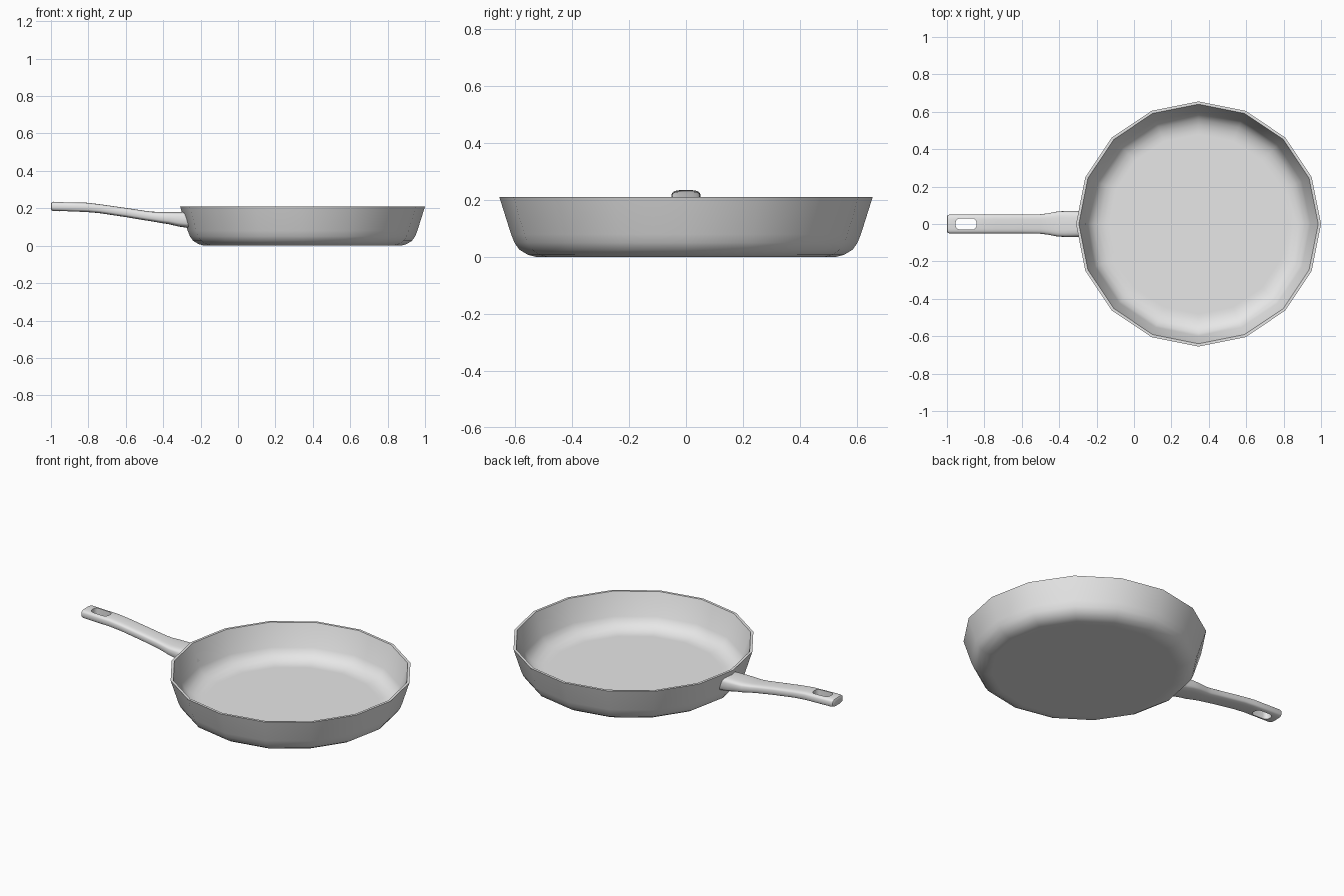
import bpy, bmesh, math

if "Cube" in bpy.data.objects:
    bpy.data.objects.remove(bpy.data.objects["Cube"])

grey = bpy.data.materials.new("plain grey metal")
grey.use_nodes = True
grey.diffuse_color = (0.8, 0.8, 0.8, 1)
grey.node_tree.nodes["Principled BSDF"].inputs["Base Color"].default_value = (0.8, 0.8, 0.8, 1)

SIDES = 16
PAN_X = 0.345


def make_object(name, bm):
    bmesh.ops.recalc_face_normals(bm, faces=bm.faces)
    mesh = bpy.data.meshes.new(name)
    bm.to_mesh(mesh)
    bm.free()
    mesh.materials.append(grey)
    ob = bpy.data.objects.new(name, mesh)
    bpy.context.collection.objects.link(ob)
    return ob


def loft(name, rings):
    """Skin a list of closed rings and cap both ends."""
    bm = bmesh.new()
    loops = [[bm.verts.new(p) for p in ring] for ring in rings]
    n = len(loops[0])
    for a, b in zip(loops, loops[1:]):
        for i in range(n):
            j = (i + 1) % n
            bm.faces.new((a[i], a[j], b[j], b[i]))
    bm.faces.new(loops[0])
    bm.faces.new(loops[-1])
    return make_object(name, bm)


def activate(ob):
    bpy.ops.object.select_all(action="DESELECT")
    ob.select_set(True)
    bpy.context.view_layer.objects.active = ob


def smooth(ob):
    activate(ob)
    bpy.ops.object.shade_smooth_by_angle(angle=math.radians(35))


# Pan body: (radius, height) from the underside, over the rim, to the inner floor
profile = [(0.50, 0), (0.525, 0), (0.555, 0.008), (0.585, 0.026), (0.602, 0.05),
           (0.614, 0.08), (0.655, 0.21), (0.64, 0.21), (0.598, 0.08), (0.585, 0.055),
           (0.56, 0.033), (0.53, 0.02), (0.50, 0.015), (0.48, 0.015)]
turns = [math.tau * i / SIDES for i in range(SIDES)]
pan = loft("pan_body", [[(PAN_X + r * math.cos(a), r * math.sin(a), z) for a in turns]
                        for r, z in profile])
smooth(pan)


# Handle: rounded sections (x, half width, bottom, top)
def section(x, w, low, high, power=3.6, points=24):
    ring = []
    for i in range(points):
        a = math.tau * i / points
        c, s = math.cos(a), math.sin(a)
        y = w * math.copysign(abs(c) ** (2 / power), c)
        z = (low + high) / 2 + (high - low) / 2 * math.copysign(abs(s) ** (2 / power), s)
        ring.append((x, y, z))
    return ring


stations = [(-1.0, 0.040, 0.195, 0.226), (-0.996, 0.047, 0.188, 0.232),
            (-0.985, 0.051, 0.185, 0.235), (-0.81, 0.051, 0.180, 0.230),
            (-0.74, 0.051, 0.174, 0.222), (-0.60, 0.051, 0.153, 0.202),
            (-0.50, 0.052, 0.136, 0.187), (-0.46, 0.057, 0.130, 0.182),
            (-0.41, 0.067, 0.121, 0.180), (-0.37, 0.069, 0.115, 0.180),
            (-0.32, 0.069, 0.103, 0.180)]
rings = [section(*s) for s in stations]

# The last section follows the slanted, faceted wall
slope = (0.655 - 0.614) / (0.21 - 0.08)
last = []
for _, y, z in section(0, 0.069, 0.095, 0.180):
    wall = 0.614 + slope * (z - 0.08) - abs(y) * math.tan(math.pi / SIDES)
    last.append((PAN_X - wall + 0.006, y, z))
rings.append(last)
handle = loft("handle", rings)

# Hanging hole: rounded slot cut through the end of the handle
bm = bmesh.new()
bmesh.ops.create_cube(bm, size=1)
bmesh.ops.scale(bm, vec=(0.112, 0.06, 0.3), verts=bm.verts)
bmesh.ops.translate(bm, vec=(-0.898, 0, 0.2), verts=bm.verts)
upright = [e for e in bm.edges if abs(e.verts[0].co.z - e.verts[1].co.z) > 0.1]
bmesh.ops.bevel(bm, geom=upright, offset=0.024, segments=4, profile=0.5, affect="EDGES")
cutter = make_object("hole_cutter", bm)
cutter.hide_render = True

cut = handle.modifiers.new("hanging_hole", "BOOLEAN")
cut.operation = "DIFFERENCE"
cut.solver = "EXACT"
cut.object = cutter
activate(handle)
bpy.ops.object.modifier_apply(modifier=cut.name)
bpy.data.objects.remove(cutter)
smooth(handle)
